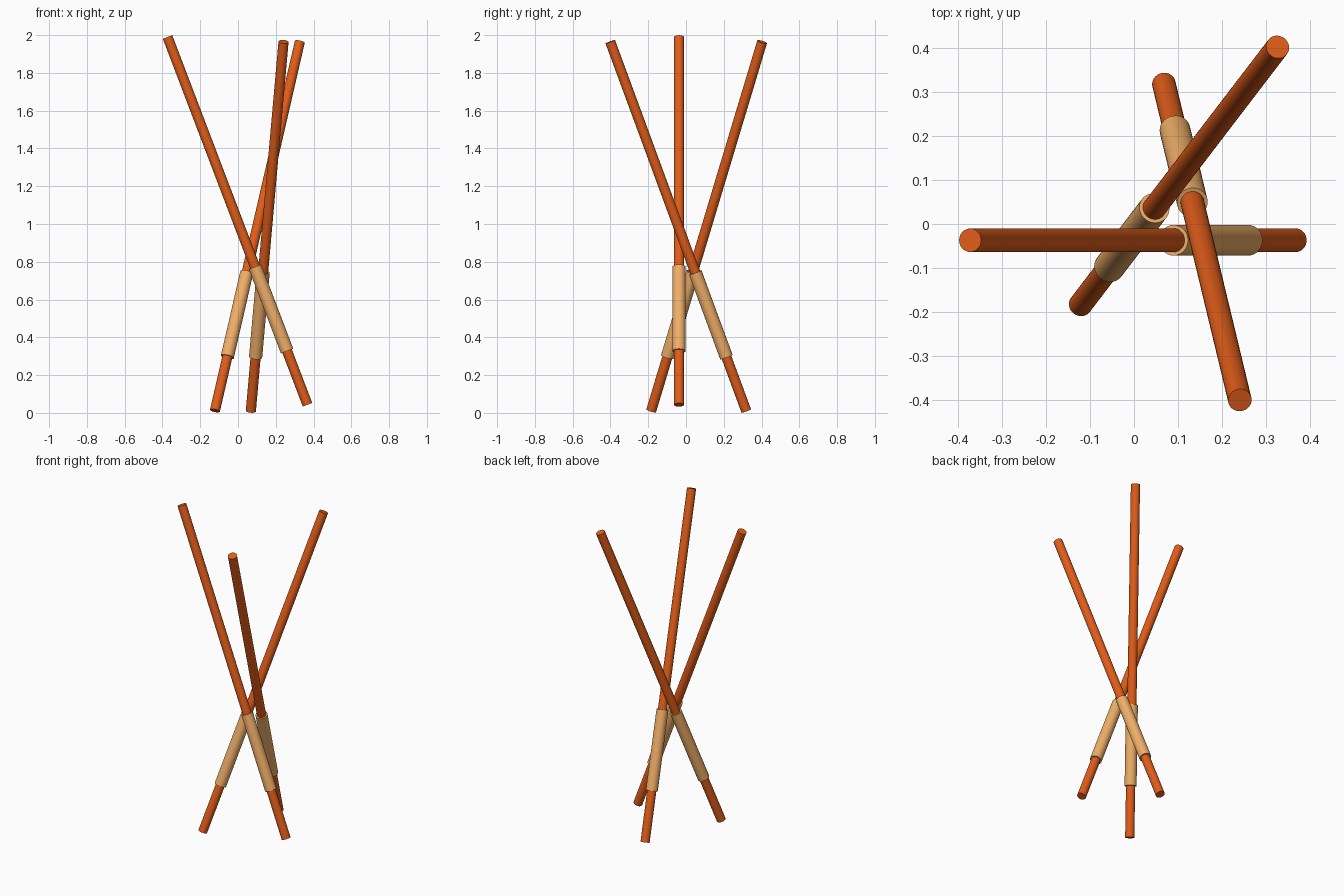
import bpy, math
from mathutils import Vector

if "Cube" in bpy.data.objects:
    bpy.data.objects.remove(bpy.data.objects["Cube"])


def material(name, color):
    m = bpy.data.materials.new(name)
    m.diffuse_color = (*color, 1)
    m.use_nodes = True
    m.node_tree.nodes["Principled BSDF"].inputs["Base Color"].default_value = m.diffuse_color
    return m


shaft_mat = material("orange", (0.75, 0.11, 0.01))
grip_mat = material("tan", (0.87, 0.43, 0.14))


def rod(name, a, b, radius, mat):
    """Capped cylinder running from a to b."""
    d = b - a
    bpy.ops.mesh.primitive_cylinder_add(
        vertices=32, radius=radius, depth=d.length, location=(a + b) / 2,
        rotation=d.to_track_quat('Z', 'Y').to_euler())
    ob = bpy.context.object
    ob.name = name
    ob.data.materials.append(mat)
    bpy.ops.object.shade_smooth_by_angle(angle=math.radians(40))


# Three crossing torches: foot and tip of each shaft
legs = [
    ((0.368, -0.037, 0.043), (-0.373, -0.037, 1.990)),
    ((-0.122, -0.184, 0.012), (0.327, 0.403, 1.964)),
    ((0.068, 0.319, 0.010), (0.241, -0.401, 1.965)),
]
for i, (foot, tip) in enumerate(legs, 1):
    foot, tip = Vector(foot), Vector(tip)
    rod(f"shaft_{i}", foot, tip, 0.0268, shaft_mat)
    # Wrapped sleeve around the lower part
    rod(f"sleeve_{i}", foot.lerp(tip, 0.146), foot.lerp(tip, 0.375), 0.035, grip_mat)
